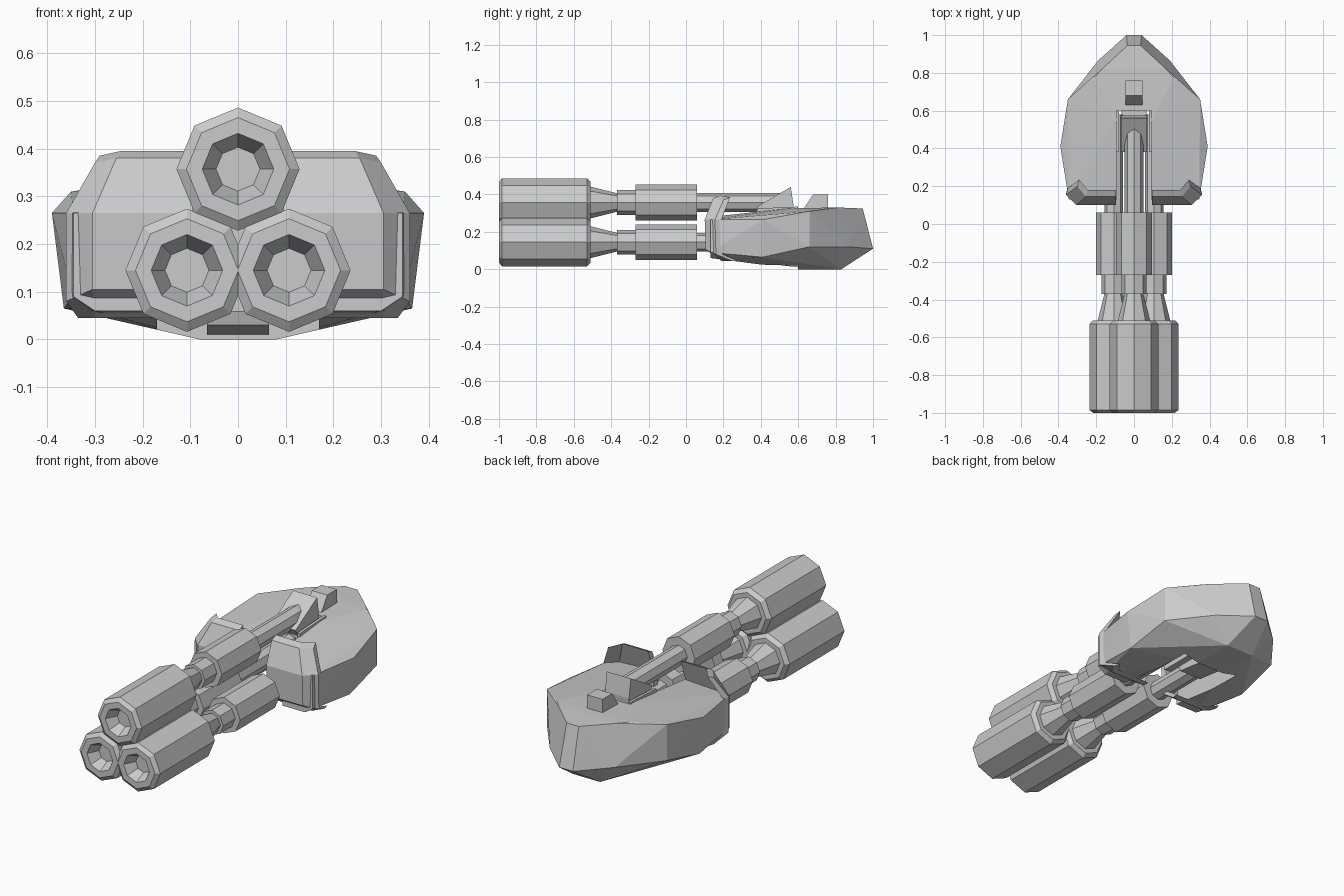
import bpy, bmesh, math
from mathutils import Vector

if "Cube" in bpy.data.objects:
    bpy.data.objects.remove(bpy.data.objects["Cube"])


def finish(bm, name):
    bmesh.ops.recalc_face_normals(bm, faces=bm.faces)
    me = bpy.data.meshes.new(name)
    bm.to_mesh(me)
    bm.free()
    ob = bpy.data.objects.new(name, me)
    bpy.context.collection.objects.link(ob)
    return ob


def hull(name, pts, mirror=True):
    """Convex solid from corner points, optionally mirrored in x."""
    bm = bmesh.new()
    for x, y, z in pts:
        bm.verts.new((x, y, z))
        if mirror:
            bm.verts.new((-x, y, z))
    bmesh.ops.remove_doubles(bm, verts=bm.verts, dist=1e-5)
    res = bmesh.ops.convex_hull(bm, input=bm.verts)
    junk = [v for v in res["geom_interior"] if isinstance(v, bmesh.types.BMVert)]
    bmesh.ops.delete(bm, geom=junk, context='VERTS')
    return finish(bm, name)


def prism(name, profile, x0, x1):
    """Side profile (y, z) extruded from x0 to x1."""
    bm = bmesh.new()
    a = [bm.verts.new((x0, y, z)) for y, z in profile]
    face = bm.faces.new(a)
    ext = bmesh.ops.extrude_face_region(bm, geom=[face])["geom"]
    for v in ext:
        if isinstance(v, bmesh.types.BMVert):
            v.co.x = x1
    return finish(bm, name)


def barrel(name, cx, cz, rear):
    """Eight-sided turned barrel along y, profile (y, radius)."""
    prof = [(-0.94, 0.046), (-1.0, 0.075), (-1.0, 0.108), (-0.985, 0.129),
            (-0.53, 0.129), (-0.51, 0.11), (-0.51, 0.085), (-0.37, 0.05),
            (-0.37, 0.066), (-0.27, 0.066), (-0.27, 0.095), (0.06, 0.095),
            (0.06, 0.05), (rear, 0.05)]
    bm = bmesh.new()
    rings = []
    for y, r in prof:
        rings.append([bm.verts.new((cx + r * math.cos(k * math.pi / 4), y,
                                    cz + r * math.sin(k * math.pi / 4))) for k in range(8)])
    for a, b in zip(rings, rings[1:]):
        for k in range(8):
            bm.faces.new((a[k], a[(k + 1) % 8], b[(k + 1) % 8], b[k]))
    bm.faces.new(rings[0])
    bm.faces.new(rings[-1])
    return finish(bm, name)


# Three barrels in a triangle
barrel("upper_barrel", 0, 0.357, 0.56)
for s, n in ((1, "right"), (-1, "left")):
    barrel(f"{n}_barrel", s * 0.107, 0.145, 0.58)

# Armoured housing
body = hull("housing", [
    (0.035, 0.945, 0.325), (0.17, 0.82, 0.33), (0.21, 0.775, 0.33),
    (0.35, 0.66, 0.31), (0.39, 0.41, 0.265), (0.345, 0.13, 0.265),
    (0.10, 0.13, 0.28), (0.10, 0.55, 0.325),
    (0.04, 1.0, 0.11), (0.19, 0.865, 0.12), (0.24, 0.80, 0.12),
    (0.35, 0.66, 0.12), (0.365, 0.41, 0.065), (0.345, 0.13, 0.09),
    (0.08, 0.83, 0.0), (0.08, 0.6, 0.0), (0.30, 0.13, 0.06)])

# Slot for the barrels, wider below than on top
for n, w, z0, z1 in (("slot_top", 0.09, 0.1, 0.6), ("slot_low", 0.17, -0.2, 0.23)):
    cut = prism(n, [(-0.1, z0), (0.6, z0), (0.6, z1), (-0.1, z1)], -w, w)
    mod = body.modifiers.new(n, 'BOOLEAN')
    mod.operation = 'DIFFERENCE'
    mod.solver = 'EXACT'
    mod.object = cut
    cut.hide_render = True
    cut.hide_viewport = True
    cut.display_type = 'WIRE'

# Bent front shields: rows run from lower lip to upper lip
rows = [(0.19, 0.045, 0.30, 0.335, 0.045), (0.105, 0.105, 0.305, 0.36, 0.08),
        (0.10, 0.265, 0.305, 0.36, 0.265), (0.145, 0.38, 0.255, 0.30, 0.37)]
for s, n in ((1, "right"), (-1, "left")):
    bm = bmesh.new()
    front, back = [], []
    for i, (y, z, xm, xo, zo) in enumerate(rows):
        cols = [(0.095, y, z), (xm, y, z), (xo, y + 0.055, zo)]
        up = 0.015 if i == 3 else 0
        front.append([bm.verts.new((s * x, a, b)) for x, a, b in cols])
        back.append([bm.verts.new((s * (x - 0.01 * (x > 0.2)), a + 0.035, b + up)) for x, a, b in cols])
    for i in range(3):
        for j in range(2):
            for g in (front, back):
                bm.faces.new((g[i][j], g[i][j + 1], g[i + 1][j + 1], g[i + 1][j]))
        for j in (0, 2):
            bm.faces.new((front[i][j], front[i + 1][j], back[i + 1][j], back[i][j]))
    for i in (0, 3):
        for j in range(2):
            bm.faces.new((front[i][j], front[i][j + 1], back[i][j + 1], back[i][j]))
    finish(bm, f"{n}_shield")

# Breech wedge, rear sight block and lower lip
prism("breech_wedge", [(0.38, 0.335), (0.56, 0.44), (0.575, 0.34), (0.57, 0.28), (0.40, 0.30)], -0.07, 0.07)
prism("sight_block", [(0.62, 0.31), (0.68, 0.40), (0.76, 0.40), (0.76, 0.31)], -0.045, 0.045)
prism("lower_lip", [(0.43, 0.06), (0.44, 0.03), (0.60, 0.01), (0.60, 0.06)], -0.065, 0.065)

# Thin rails along the slot
for s, n in ((1, "right"), (-1, "left")):
    prism(f"{n}_rail", [(0.38, 0.28), (0.38, 0.325), (0.60, 0.335), (0.60, 0.28)], s * 0.08, s * 0.095)
